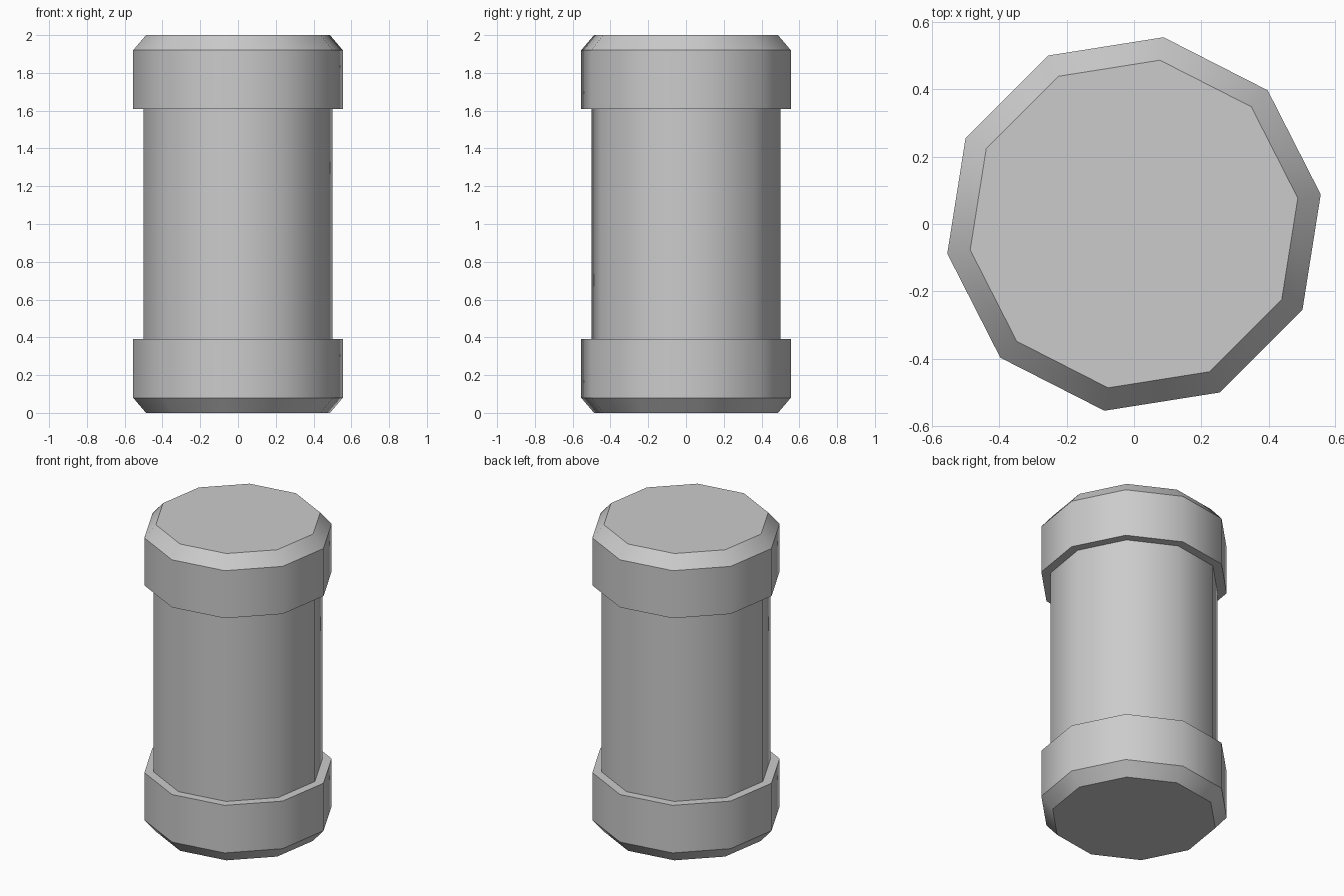
import bpy, bmesh, math
from mathutils import Matrix

SIDES = 10
TWIST = math.radians(9)

cube = bpy.data.objects.get("Cube")
if cube:
    bpy.data.objects.remove(cube, do_unlink=True)

grey = bpy.data.materials.new("light_grey")
grey.use_nodes = True
colour = (0.6, 0.6, 0.6, 1)
grey.diffuse_color = colour
grey.node_tree.nodes["Principled BSDF"].inputs["Base Color"].default_value = colour


def prism(name, rings, cap_ends=(True, True)):
    """Stack ten-sided rings given as (radius, height) into one part."""
    bm = bmesh.new()
    loops = []
    for radius, z in rings:
        angles = [TWIST + math.tau * i / SIDES for i in range(SIDES)]
        loops.append([bm.verts.new((radius * math.cos(a), radius * math.sin(a), z)) for a in angles])
    for low, high in zip(loops, loops[1:]):
        for i in range(SIDES):
            j = (i + 1) % SIDES
            bm.faces.new((low[i], low[j], high[j], high[i]))
    if cap_ends[0]:
        bm.faces.new(loops[0][::-1])
    if cap_ends[1]:
        bm.faces.new(loops[-1])
    bmesh.ops.recalc_face_normals(bm, faces=bm.faces)
    mesh = bpy.data.meshes.new(name)
    bm.to_mesh(mesh)
    bm.free()
    mesh.materials.append(grey)
    obj = bpy.data.objects.new(name, mesh)
    bpy.context.collection.objects.link(obj)
    # Smooth around the sides, crisp at the rims and chamfers
    bpy.ops.object.select_all(action='DESELECT')
    obj.select_set(True)
    bpy.context.view_layer.objects.active = obj
    bpy.ops.object.shade_smooth_by_angle(angle=math.radians(38))
    return obj


# Main column between the two end caps
prism("column", [(0.506, 0.38), (0.506, 1.62)])

# Chamfered end caps, mirrored about the middle height
cap = [(0.493, 0), (0.562, 0.08), (0.562, 0.39), (0.5, 0.39)]
prism("bottom_cap", cap)
prism("top_cap", [(r, 2 - z) for r, z in reversed(cap)])
